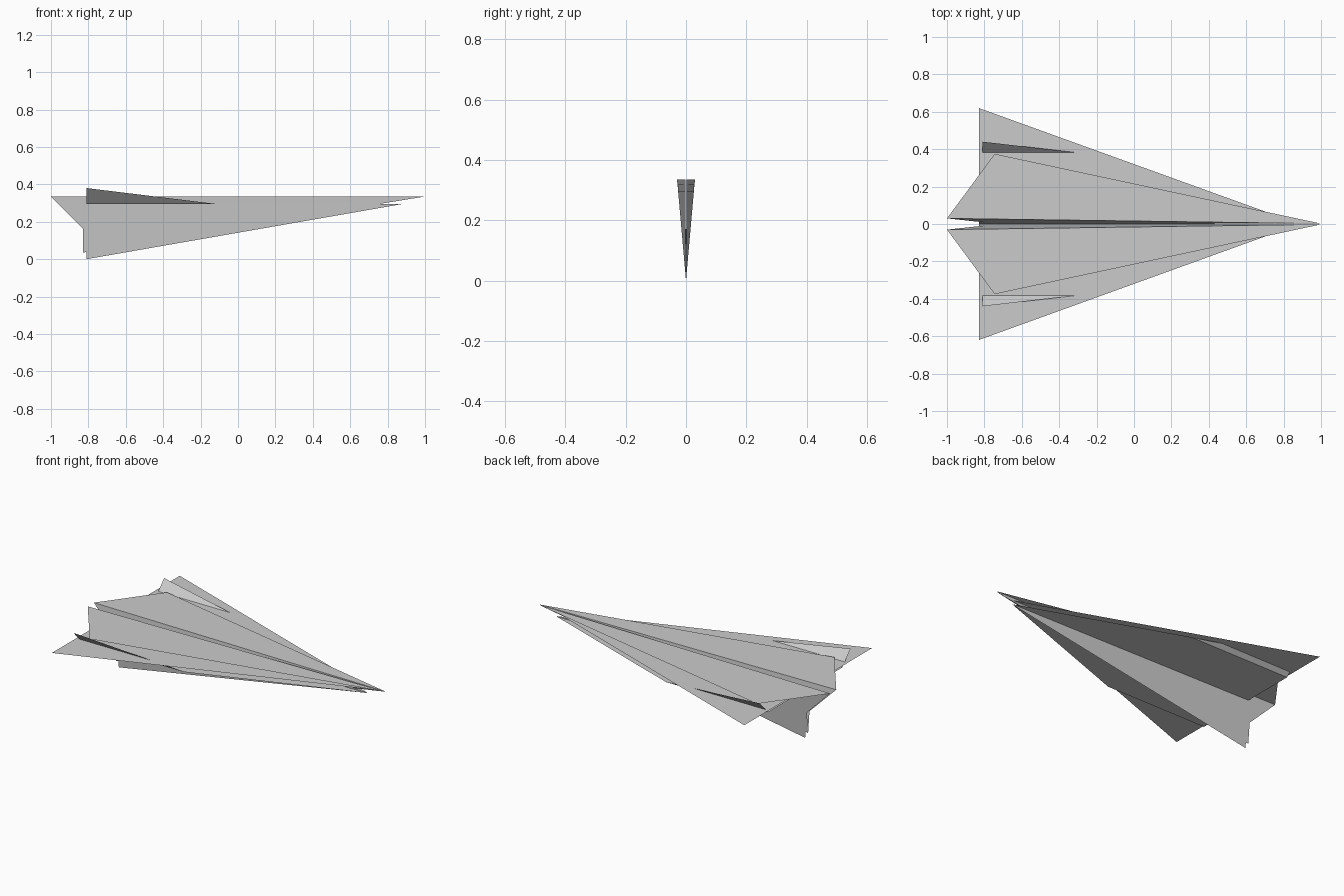
import bpy

if "Cube" in bpy.data.objects:
    bpy.data.objects.remove(bpy.data.objects["Cube"])


def sheet(name, *polys):
    """Thin folded paper sheet: left half polygons sharing fold points, mirrored across y = 0."""
    verts, faces = [], []
    for poly in polys:
        for p in poly:
            if p not in verts:
                verts.append(p)
        faces.append([verts.index(p) for p in poly])
    mesh = bpy.data.meshes.new(name)
    mesh.from_pydata(verts, [], faces)
    obj = bpy.data.objects.new(name, mesh)
    bpy.context.collection.objects.link(obj)
    mod = obj.modifiers.new("mirror", 'MIRROR')
    mod.use_axis = (False, True, False)
    mod.merge_threshold = 0.0005
    return obj


def layer(name, z, nose_x, tail, keel, outline, *extra):
    """One paper layer: flat wing outside the fold, slanted wall down to the keel."""
    nose, fold = (nose_x, 0.002, z), (tail[0], tail[1], z)
    wing = [fold, nose] + [(x, y, z) for x, y in outline]
    wall = [nose, fold, (keel[0], 0, keel[1])]
    return sheet(name, wing, wall, *extra)


# top layer: narrow kite with swept back tail corners
layer("upper_fold", 0.335, 1.0, (-1.0, 0.03), (-0.72, 0.055), [(-0.745, 0.375)])

# middle layer: widest wings
layer("main_wing", 0.32, 0.88, (-0.83, 0.028), (-0.83, 0.035), [(-0.83, 0.62)])

# bottom layer: clipped wings whose outer corners bend up as fins
fin = [(-0.81, 0.36, 0.295), (-0.115, 0.36, 0.295), (-0.81, 0.44, 0.38)]
layer("lower_fold_and_fins", 0.295, 0.88, (-0.81, 0.026), (-0.81, 0.0),
      [(-0.115, 0.36), (-0.81, 0.36)], fin)
